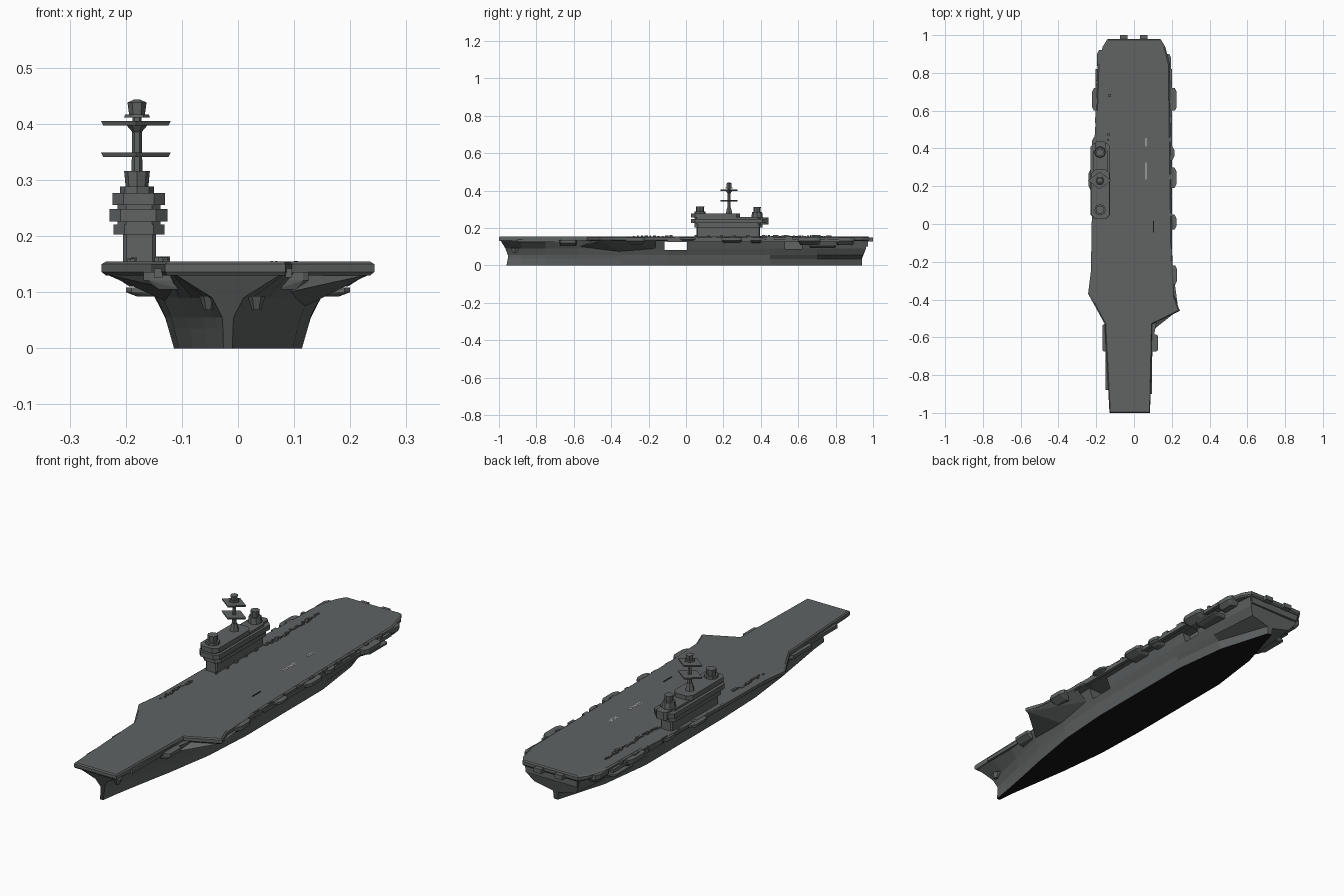
import bpy, bmesh, math, random

if "Cube" in bpy.data.objects:
    bpy.data.objects.remove(bpy.data.objects["Cube"])
random.seed(4)


def paint(name, rgb):
    m = bpy.data.materials.new(name)
    m.diffuse_color = (*rgb, 1)
    m.use_nodes = True
    m.node_tree.nodes["Principled BSDF"].inputs["Base Color"].default_value = m.diffuse_color
    return m


grey = paint("naval grey", (0.116, 0.126, 0.124))
black = paint("hull bottom black", (0.008, 0.008, 0.008))
pale = paint("pale deck marking", (0.6, 0.6, 0.6))


def finish(name, bm, mat=None):
    bmesh.ops.recalc_face_normals(bm, faces=bm.faces)
    me = bpy.data.meshes.new(name)
    bm.to_mesh(me)
    bm.free()
    me.materials.append(mat or grey)
    ob = bpy.data.objects.new(name, me)
    bpy.context.collection.objects.link(ob)
    return ob


def loft(name, rings):
    """Closed rings of points joined into a capped solid."""
    bm = bmesh.new()
    vs = [[bm.verts.new(p) for p in r] for r in rings]
    n = len(vs[0])
    for a, b in zip(vs, vs[1:]):
        for i in range(n):
            j = (i + 1) % n
            bm.faces.new((a[i], a[j], b[j], b[i]))
    bm.faces.new(vs[0])
    bm.faces.new(vs[-1])
    return finish(name, bm)


def hull_of(name, pts, mat=None):
    """Convex block around a few points."""
    bm = bmesh.new()
    for p in pts:
        bm.verts.new(p)
    bmesh.ops.convex_hull(bm, input=bm.verts)
    bmesh.ops.delete(bm, geom=[v for v in bm.verts if not v.link_faces], context='VERTS')
    return finish(name, bm, mat)


def box(name, x0, x1, y0, y1, z0, z1, mat=None):
    return hull_of(name, [(x, y, z) for x in (x0, x1) for y in (y0, y1) for z in (z0, z1)], mat)


def prism(name, x, y, z0, z1, r0, r1, n=8, sy=1):
    ring = lambda z, r: [(x + r * math.cos(math.tau * i / n),
                          y + sy * r * math.sin(math.tau * i / n), z) for i in range(n)]
    return loft(name, [ring(z0, r0), ring(z1, r1)])


def house(name, x0, x1, y0, y1, z0, z1, c=0.02):
    """Island tier with chamfered corners."""
    ring = lambda z: [(x0 + c, y0, z), (x1 - c, y0, z), (x1, y0 + c, z), (x1, y1 - c, z),
                      (x1 - c, y1, z), (x0 + c, y1, z), (x0, y1 - c, z), (x0, y0 + c, z)]
    return loft(name, [ring(z0), ring(z1)])


# hull: half widths at five heights for each station, narrow skeg at the stern
levels = (0.0, 0.035, 0.055, 0.09, 0.134)
stations = [((-.96, -.953, -.953, -.965, -.992), (.008, .009, .010, .028, .098), -.018),
            ((-.88,) * 5, (.018, .020, .024, .042, .102), -.016),
            ((-.75,) * 5, (.040, .045, .050, .068, .106), -.014),
            ((-.58,) * 5, (.070, .076, .082, .096, .118), -.010),
            ((-.35,) * 5, (.102, .110, .115, .130, .155), -.004),
            ((-.10,) * 5, (.114, .124, .129, .146, .165), 0),
            ((.45,) * 5, (.114, .124, .130, .148, .165), 0),
            ((.70,) * 5, (.082, .098, .124, .146, .163), 0),
            ((.94, .94, .945, .962, .97), (.010, .014, .105, .128, .140), 0)]
rings = []
for ys, ws, cx in stations:
    left = [(cx - w, y, z) for w, y, z in zip(ws, ys, levels)]
    right = [(cx + w, y, z) for w, y, z in zip(ws, ys, levels)]
    rings.append(left[::-1] + right)
hull = loft("hull", rings)

# hangar openings: one right through, shallow bays further aft
cuts = [("through_cutter", -.3, .3, -.115, .005, .082, .128),
        ("bay_cutter_right", .12, .3, .53, .62, .088, .128),
        ("bay_cutter_left", -.3, -.12, .53, .62, .088, .128)]
for c in cuts:
    cutter = box(*c)
    cutter.hide_render = True
    m = hull.modifiers.new("opening", 'BOOLEAN')
    m.operation, m.object, m.solver = 'DIFFERENCE', cutter, 'EXACT'
    bpy.context.view_layer.objects.active = hull
    bpy.ops.object.modifier_apply(modifier=m.name)
    bpy.data.objects.remove(cutter)

# flat bottom is black
hull.data.materials.clear()
hull.data.materials.append(grey)
hull.data.materials.append(black)
for p in hull.data.polygons:
    p.material_index = 1 if p.center.z < .002 else 0

# flight deck with a sloping edge
outline = [(-.13, -1), (.085, -1), (.096, -.53), (.243, -.46), (.213, -.38), (.203, -.2),
           (.197, .2), (.190, .7), (.188, .85), (.165, .94), (.14, .98), (-.14, .98),
           (-.165, .94), (-.192, .85), (-.20, .6), (-.215, .35), (-.224, 0), (-.228, -.25),
           (-.243, -.37), (-.215, -.42), (-.155, -.53)]
deck_ring = lambda s, z: [(x * s, y * (1 - (1 - s) * .15), z) for x, y in outline]
loft("flight_deck", [deck_ring(.97, .13), deck_ring(1, .136), deck_ring(1, .15), deck_ring(.965, .155)])

# deck markings
for y0, y1 in [(.235, .325), (.41, .455)]:
    for x in (.060, .068):
        box("deck_marking", x - .002, x + .002, y0, y1, .154, .1558, pale)
box("dark_deck_strip", .1, .107, -.045, .015, .154, .1558, black)

# flared supports under the deck bulges
hull_of("right_bulge_support", [(.09, -.57, .10), (.10, -.50, .132), (.235, -.455, .132), (.205, -.36, .132),
                                (.195, -.16, .132), (.12, -.36, .075), (.14, -.16, .09)])
hull_of("left_bulge_support", [(-.10, -.57, .10), (-.15, -.52, .132), (-.235, -.37, .132), (-.22, -.16, .132),
                               (-.12, -.36, .08), (-.14, -.16, .09)])


def sponson(name, s, y0, y1, xi, xo, z0, z1, cut=.02, under=.4):
    """Side platform: chamfered outside, tapering downward."""
    mid = xi + (xo - xi) * (1 - under)
    top = [(s * xi, y0), (s * (xo - .01), y0), (s * xo, y0 + cut), (s * xo, y1 - cut),
           (s * (xo - .01), y1), (s * xi, y1)]
    low = [(s * xi, y0 + cut / 2), (s * mid, y0 + cut), (s * mid, y1 - cut), (s * xi, y1 - cut / 2)]
    hull_of(name, [(x, y, z1) for x, y in top] + [(x, y, (z0 + z1) / 2) for x, y in top]
            + [(x, y, z0) for x, y in low])


# gallery sponsons along both sides
for s, y0, y1, xo, z0 in [(1, -.32, -.22, .228, .112), (1, -.03, .05, .225, .13), (1, .19, .30, .224, .12),
                          (1, .34, .41, .214, .12), (1, .60, .72, .226, .11), (1, .80, .90, .196, .11),
                          (-1, .60, .72, .222, .11), (-1, .38, .46, .222, .12), (-1, .82, .92, .196, .11),
                          (-1, .18, .29, .240, .125)]:
    sponson("gallery_sponson", s, y0, y1, .15, xo, z0, .149)

# lower stern platforms, stern lugs and anchors
for s in (1, -1):
    sponson("stern_platform", s, .66, .80, .13, .200, .092, .108, .01, .3)
    box("stern_lug", s * .053 - .02, s * .053 + .018, .97, 1.0, .128, .148)
    prism("anchor", -.01 + s * .043, -.915, .068, .093, .008, .016, 6, 1.6)
sponson("forward_platform_right", 1, -.675, -.585, .07, .126, .105, .136, .006)
sponson("forward_platform_left", -1, -.675, -.53, .10, .168, .105, .136, .006)
box("stern_gallery", -.13, .13, .93, .972, .10, .134)

# catwalks just below the deck edge
for name, x0, x1, y0, y1 in [("bow_catwalk_right", .085, .096, -.90, -.56),
                             ("bow_catwalk_left", -.15, -.135, -.88, -.56),
                             ("side_catwalk_right", .185, .202, -.1, .82),
                             ("side_catwalk_left", -.205, -.19, .45, .82)]:
    box(name, x0, x1, y0, y1, .126, .142)

# island: stem and overhanging bridge tiers
house("island_base", -.205, -.146, .055, .395, .15, .208, .006)
house("island_lower_tier", -.222, -.131, .045, .41, .203, .221)
house("island_bridge", -.229, -.126, .028, .43, .226, .248)
house("island_core", -.215, -.138, .045, .40, .215, .258, .015)
house("island_upper_bridge", -.224, -.130, .028, .29, .255, .277)
house("island_aft_block", -.205, -.15, .30, .44, .22, .256, .01)

# sensor housings fore and aft
prism("fore_sensor_base", -.18, .075, .275, .288, .03, .03)
prism("fore_sensor", -.18, .075, .285, .316, .020, .023)
prism("aft_sensor_tower", -.18, .38, .245, .285, .032, .027)
prism("aft_sensor", -.18, .38, .285, .312, .018, .02)

# mast with two diamond platforms and a radar drum
prism("mast_foot", -.18, .23, .27, .31, .022, .012, 6)
prism("mast", -.18, .23, .30, .412, .010, .008, 6)
for z in (.341, .397):
    prism("mast_platform", -.182, .23, z, z + .008, .058, .062, 4, .75)
prism("mast_bracket", -.18, .23, .385, .399, .008, .02, 6)
prism("radar_collar", -.18, .23, .411, .417, .023, .021, 6)
prism("radar_drum", -.18, .23, .416, .438, .014, .017, 6)
prism("radar_cap", -.18, .23, .438, .443, .017, .006, 6)

# low deck gear beside and ahead of the island
for x, y0, y1, n in [(-.133, .40, .77, 26), (-.19, -.28, -.08, 10), (-.145, .05, .40, 6)]:
    for i in range(n):
        y = y0 + (y1 - y0) * i / (n - 1)
        px, w, l = x + random.uniform(-.006, .006), random.uniform(.003, .007), random.uniform(.004, .009)
        box("deck_gear", px - w, px + w, y - l, y + l, .15, random.uniform(.157, .164))

# small fittings along the deck edges
for s in (1, -1):
    for i in range(10):
        y = -.15 + i * .1
        x = s * (.194 if s > 0 else .212 - .02 * max(0, y))
        l = random.uniform(.008, .02)
        box("edge_fitting", x - .006, x + .006, y - l, y + l, .132, .154)
